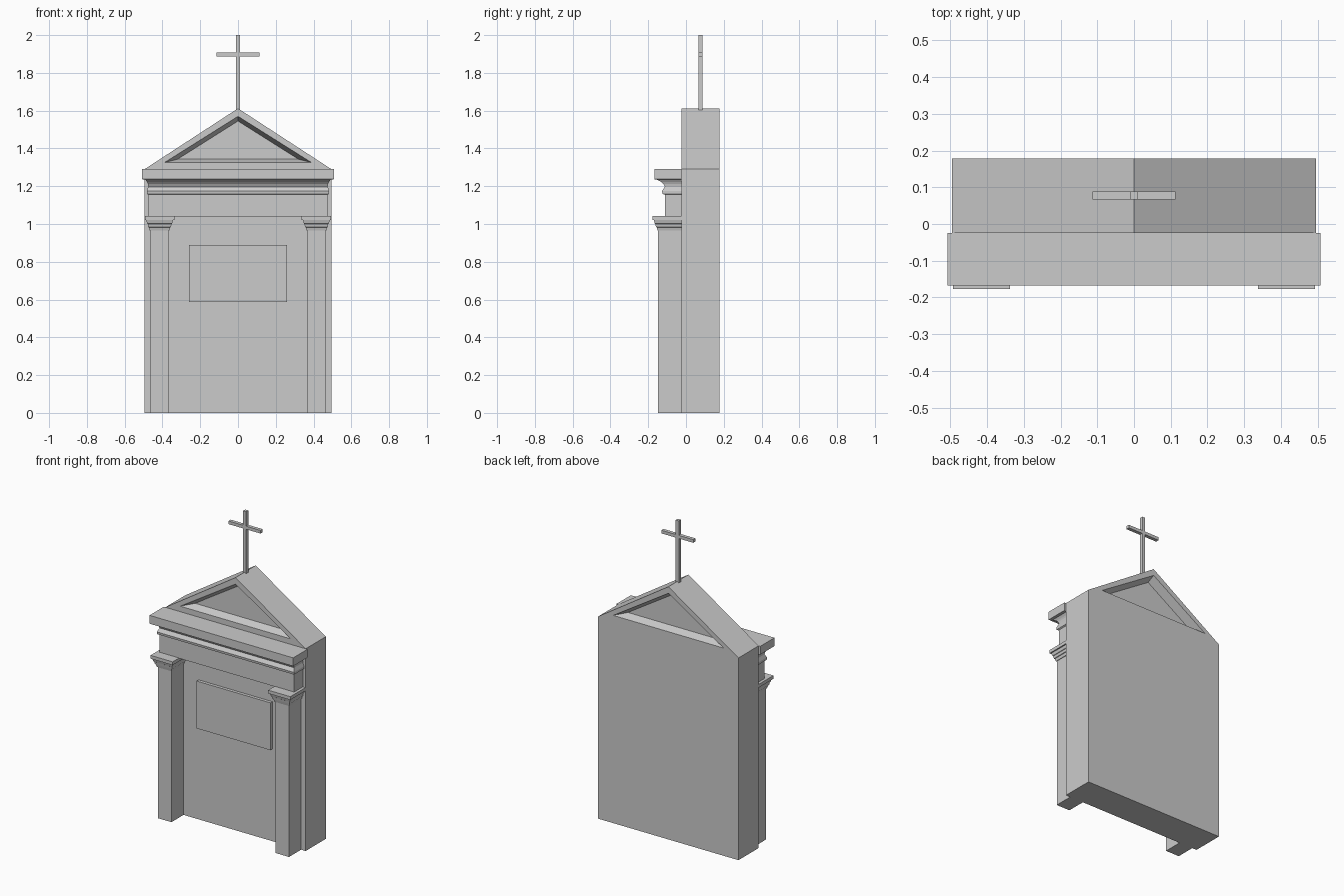
import bpy
import bmesh

cube = bpy.data.objects.get("Cube")
if cube:
    bpy.data.objects.remove(cube, do_unlink=True)

stone = bpy.data.materials.new("grey stone")
stone.use_nodes = True
stone.diffuse_color = (0.6, 0.6, 0.6, 1)
stone.node_tree.nodes["Principled BSDF"].inputs["Base Color"].default_value = (0.6, 0.6, 0.6, 1)

FACE, BACK = -0.025, 0.178   # wall planes


def loft(name, rings):
    """Skin a stack of equal-length point rings and cap both ends."""
    bm = bmesh.new()
    loops = [[bm.verts.new(p) for p in ring] for ring in rings]
    n = len(loops[0])
    for a, b in zip(loops, loops[1:]):
        for i in range(n):
            j = (i + 1) % n
            bm.faces.new((a[i], a[j], b[j], b[i]))
    bm.faces.new(loops[0])
    bm.faces.new(loops[-1])
    bmesh.ops.recalc_face_normals(bm, faces=bm.faces)
    mesh = bpy.data.meshes.new(name)
    bm.to_mesh(mesh)
    bm.free()
    mesh.materials.append(stone)
    obj = bpy.data.objects.new(name, mesh)
    bpy.context.collection.objects.link(obj)
    return obj


def rect(x0, x1, y0, y1, z):
    return [(x0, y0, z), (x1, y0, z), (x1, y1, z), (x0, y1, z)]


def box(name, x0, x1, y0, y1, z0, z1):
    return loft(name, [rect(x0, x1, y0, y1, z) for z in (z0, z1)])


def triangle(half, base, apex, y):
    return [(-half, y, base), (half, y, base), (0, y, apex)]


# Wall block
box("wall", -0.495, 0.495, FACE, BACK, 0, 1.29)

# Gable with a splayed triangular recess on both faces
outer, rim, panel = (0.495, 1.29, 1.612), (0.39, 1.325, 1.57), (0.32, 1.343, 1.545)
depth = 0.05
loft("gable", [triangle(*panel, FACE + depth), triangle(*rim, FACE), triangle(*outer, FACE),
               triangle(*outer, BACK), triangle(*rim, BACK), triangle(*panel, BACK - depth)])

# Entablature: frieze, bead, cove and cornice (height, half width, front)
profile = [(1.04, 0.475, -0.112), (1.155, 0.475, -0.112), (1.16, 0.483, -0.125),
           (1.175, 0.483, -0.127), (1.197, 0.475, -0.112), (1.212, 0.477, -0.12),
           (1.222, 0.481, -0.13), (1.235, 0.49, -0.155), (1.237, 0.507, -0.168),
           (1.29, 0.507, -0.168)]
loft("entablature", [rect(-w, w, y, FACE, z) for z, w, y in profile])

# Pilasters with stepped capitals (height, spread beyond the shaft)
steps = [(0.965, 0.004), (0.982, 0.008), (0.984, 0.012), (1.0, 0.015),
         (1.002, 0.018), (1.02, 0.023), (1.021, 0.03), (1.042, 0.03)]
for side, label in ((1, "left"), (-1, "right")):
    inner, edge = sorted((side * 0.367, side * 0.463))
    box(label + "_pilaster", inner, edge, -0.147, FACE, 0, 0.97)
    loft(label + "_capital", [rect(inner - s, edge + s, -0.147 - s, FACE, z) for z, s in steps])

# Plaque on the front wall
box("plaque", -0.26, 0.26, FACE - 0.02, FACE, 0.588, 0.89)

# Cross on the ridge
box("cross_post", -0.011, 0.011, 0.066, 0.088, 1.59, 2.0)
for side, label in ((1, "left"), (-1, "right")):
    x0, x1 = sorted((side * 0.011, side * 0.113))
    box(label + "_cross_arm", x0, x1, 0.066, 0.088, 1.888, 1.908)
